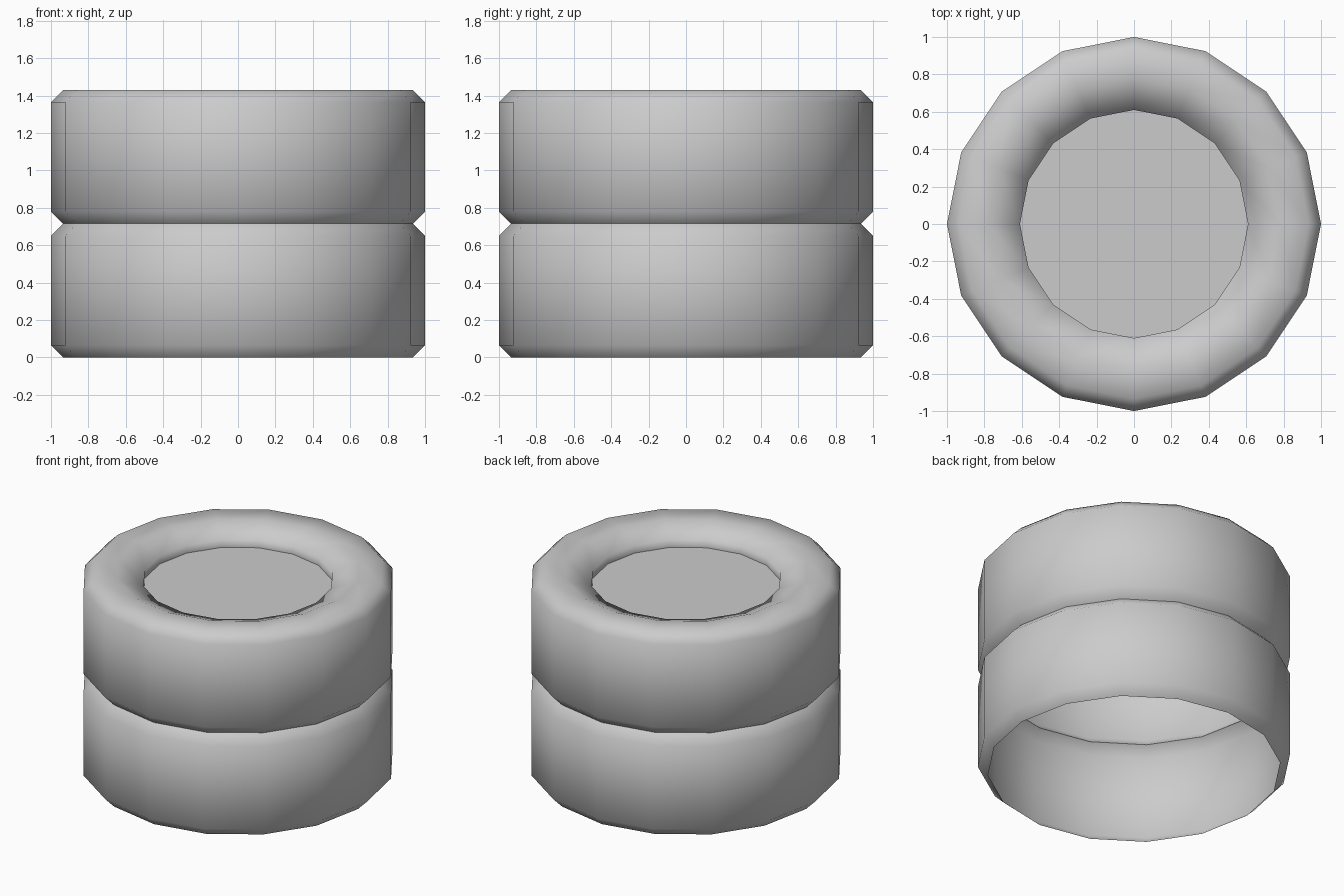
import bpy
import bmesh
from math import cos, sin, tau

SIDES = 16
TYRE_H = 0.715
BEVEL = 0.065
GREY = (0.6, 0.6, 0.6, 1)

cube = bpy.data.objects.get("Cube")
if cube:
    bpy.data.objects.remove(cube, do_unlink=True)

grey = bpy.data.materials.new("mid_grey")
grey.use_nodes = True
grey.diffuse_color = GREY
grey.node_tree.nodes["Principled BSDF"].inputs["Base Color"].default_value = GREY


def ring(bm, r, z):
    return [bm.verts.new((r * cos(tau * i / SIDES), r * sin(tau * i / SIDES), z))
            for i in range(SIDES)]


def finish(bm, name, smooth):
    mesh = bpy.data.meshes.new(name)
    for f in bm.faces:
        f.smooth = smooth
    bm.to_mesh(mesh)
    bm.free()
    mesh.materials.append(grey)
    obj = bpy.data.objects.new(name, mesh)
    bpy.context.collection.objects.link(obj)


def lathe(name, profile):
    """Revolve (radius, height) points, running up the outside, into an open shell."""
    bm = bmesh.new()
    rings = [ring(bm, r, z) for r, z in profile]
    for low, high in zip(rings, rings[1:]):
        for i in range(SIDES):
            j = (i + 1) % SIDES
            bm.faces.new((low[i], low[j], high[j], high[i]))
    finish(bm, name, True)


def tread(base):
    """Outer wall of one tyre with bevelled shoulders."""
    top = base + TYRE_H
    return [(1 - BEVEL, base), (1, base + BEVEL), (1, top - BEVEL), (1 - BEVEL, top)]


# Lower tyre: open at the bottom
lathe("lower_tyre", tread(0))

# Upper tyre: flat crown, then a shallow slope and a short wall down to the hub
top = 2 * TYRE_H
hub_r, hub_z = 0.61, 1.31
lathe("upper_tyre", tread(TYRE_H) + [(0.78, top), (hub_r, top - BEVEL), (hub_r, hub_z)])

# Recessed hub plate
bm = bmesh.new()
bm.faces.new(ring(bm, hub_r, hub_z))
finish(bm, "hub_plate", False)
